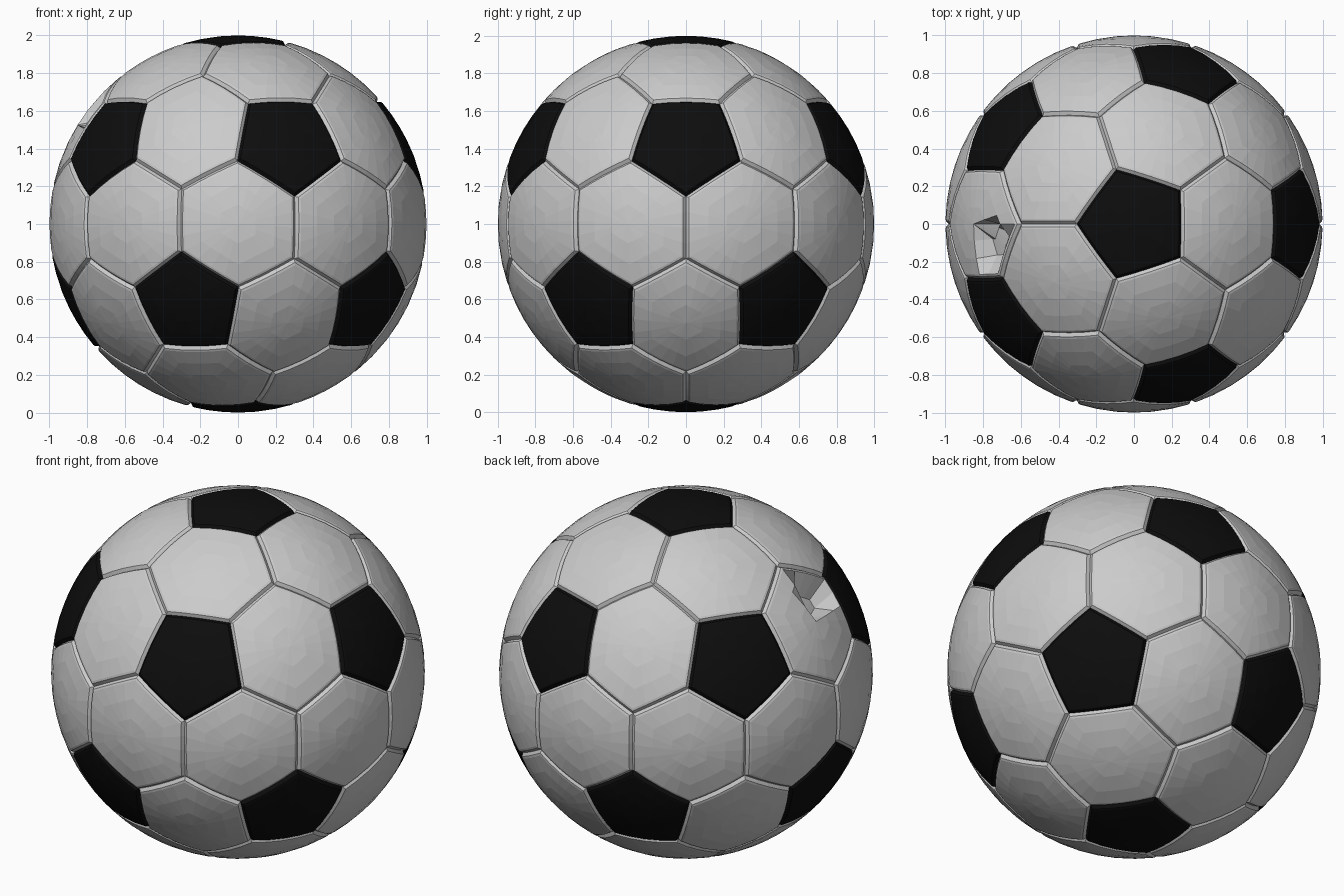
import bpy, bmesh
from math import sin, cos, pi, radians, atan
from mathutils import Vector
from itertools import combinations

if "Cube" in bpy.data.objects:
    bpy.data.objects.remove(bpy.data.objects["Cube"])

CORNER = radians(18.0)   # pentagon centre to corner
GROOVE = 0.015           # half width of a seam
DEPTH = 0.018            # seam depth
SIDE = 4                 # segments along each panel side


def on_sphere(polar, az):
    return Vector((sin(polar) * cos(az), sin(polar) * sin(az), cos(polar)))


# Panel layout: 12 pentagons with one hexagon between each neighbouring pair
tilt = atan(2)
pents = [Vector((0, 0, 1)), Vector((0, 0, -1))]
for k in range(5):
    pents.append(on_sphere(tilt, k * 2 * pi / 5))
    pents.append(on_sphere(pi - tilt, pi / 5 + k * 2 * pi / 5))


def near(a, b):
    return a.dot(b) > 0.4


nodes = [((i + j + k).normalized(), (i, j, k)) for i, j, k in combinations(pents, 3)
         if near(i, j) and near(j, k) and near(i, k)]


def corner(p, n):
    return p.slerp(n, CORNER / p.angle(n)).normalized()


def order(points, axis):
    u = axis.orthogonal().normalized()
    v = axis.cross(u)
    from_math = lambda q: Vector((q.dot(u), q.dot(v))).angle_signed(Vector((1, 0)))
    return sorted(points, key=from_math)


def add_panel(bm, corners, centre):
    pts = order(corners, centre)
    outline = []
    for a, b in zip(pts, pts[1:] + pts[:1]):
        outline += [a.slerp(b, s / SIDE) for s in range(SIDE)]
    mids = [(a + b) / 2 for a, b in zip(pts, pts[1:] + pts[:1])]
    inr = sum((m - centre).length for m in mids) / len(mids)
    edge = 1 - GROOVE / inr
    rings = []
    for f, r in ((1, 1 - DEPTH), (edge, 0.998), (edge - 0.04, 1), (0.62, 1), (0.3, 1)):
        rings.append([bm.verts.new(centre.lerp(q, f).normalized() * r) for q in outline])
    n = len(outline)
    for lo, hi in zip(rings, rings[1:]):
        for i in range(n):
            j = (i + 1) % n
            bm.faces.new((lo[i], lo[j], hi[j], hi[i]))
    tip = bm.verts.new(centre)
    for i in range(n):
        bm.faces.new((rings[-1][i], rings[-1][(i + 1) % n], tip))


def finish(bm, name):
    bmesh.ops.remove_doubles(bm, verts=bm.verts, dist=0.0005)
    for f in bm.faces:
        if f.normal.dot(f.calc_center_median()) == 0:
            f.normal_update()
    bm.normal_update()
    for f in bm.faces:
        if f.normal.dot(f.calc_center_median()) < 0:
            f.normal_flip()
    me = bpy.data.meshes.new(name)
    bm.to_mesh(me)
    bm.free()
    ob = bpy.data.objects.new(name, me)
    ob.location.z = 1
    bpy.context.collection.objects.link(ob)
    return ob


# Black pentagons
bm = bmesh.new()
for p in pents:
    add_panel(bm, [corner(p, n) for n, tri in nodes if p in tri], p)
black = finish(bm, "black_panels")
mat = bpy.data.materials.new("black")
mat.diffuse_color = (0.004, 0.004, 0.004, 1)
mat.use_nodes = True
mat.node_tree.nodes["Principled BSDF"].inputs["Base Color"].default_value = mat.diffuse_color
black.data.materials.append(mat)

# Grey hexagons
bm = bmesh.new()
for a, b in combinations(pents, 2):
    if near(a, b):
        shared = [n for n, tri in nodes if a in tri and b in tri]
        add_panel(bm, shared + [corner(p, n) for p in (a, b) for n in shared],
                  (a + b).normalized())
white = finish(bm, "hexagon_panels")

# Small dent in one panel on the left
spot = Vector((-0.77, -0.1, 0.63)).normalized()
for v in white.data.vertices:
    if (v.co - spot).length < 0.12:
        v.co *= 0.9
